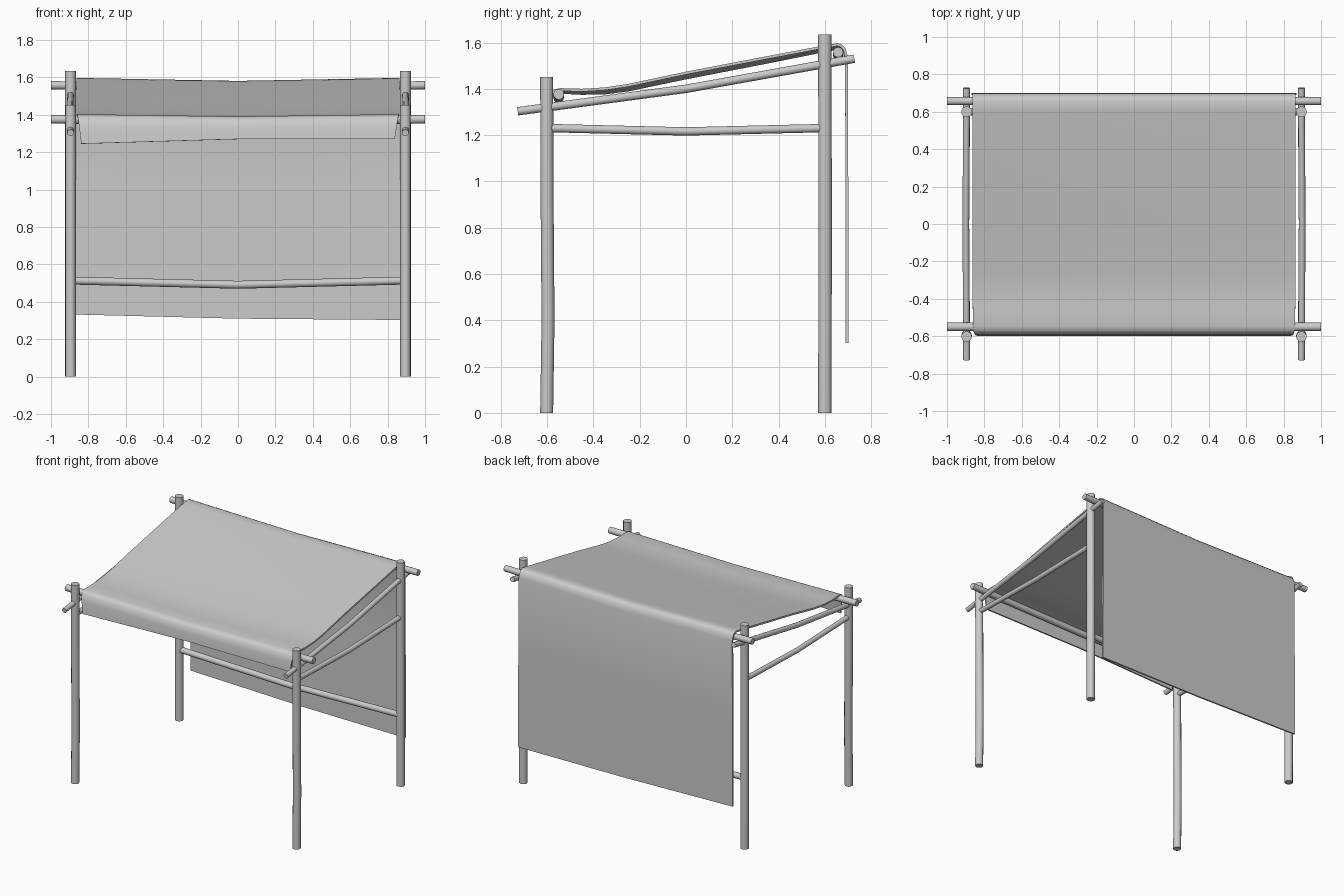
import bpy


def finish(ob, angle=0.7):
    # Apply modifiers / convert to mesh, then smooth rounded surfaces
    bpy.ops.object.select_all(action='DESELECT')
    ob.select_set(True)
    bpy.context.view_layer.objects.active = ob
    bpy.ops.object.convert(target='MESH')
    bpy.ops.object.shade_smooth_by_angle(angle=angle)


def pole(name, pts, r):
    # Slightly crooked round pole following a polyline
    cu = bpy.data.curves.new(name, 'CURVE')
    cu.dimensions = '3D'
    cu.bevel_depth = r
    cu.bevel_resolution = 4
    cu.use_fill_caps = True
    sp = cu.splines.new('POLY')
    sp.points.add(len(pts) - 1)
    for p, co in zip(sp.points, pts):
        p.co = (*co, 1)
    ob = bpy.data.objects.new(name, cu)
    bpy.context.collection.objects.link(ob)
    finish(ob)


# Posts and side rails, one set per side
for s, side in ((-1, "left"), (1, "right")):
    x = 0.895 * s
    pole(f"front_post_{side}", [(x, -0.602, 0), (x, -0.596, 0.4),
                                (x, -0.6, 0.9), (x, -0.602, 1.452)], 0.028)
    pole(f"rear_post_{side}", [(x, 0.6, 0), (x, 0.601, 0.8), (x, 0.6, 1.635)], 0.029)
    pole(f"roof_rail_{side}", [(x, -0.727, 1.303), (x + 0.004 * s, 0, 1.4),
                               (x, 0.727, 1.53)], 0.018)
    pole(f"side_rail_{side}", [(x, -0.58, 1.23), (x + 0.004 * s, 0, 1.216),
                               (x, 0.58, 1.23)], 0.018)

# Cross poles
pole("front_beam", [(-1, -0.55, 1.376), (0, -0.55, 1.362), (1, -0.55, 1.376)], 0.023)
pole("rear_beam", [(-1, 0.657, 1.558), (0, 0.657, 1.543), (1, 0.657, 1.558)], 0.022)
pole("rear_low_rail", [(-0.88, 0.6, 0.513), (0, 0.6, 0.491), (0.88, 0.6, 0.513)], 0.021)

# Cloth: profile points (y, z at left, z at centre, z at right, half width)
profile = [
    (-0.598, 1.245, 1.27, 1.27, 0.838),
    (-0.594, 1.335, 1.33, 1.34, 0.849),
    (-0.585, 1.380, 1.368, 1.38, 0.855),
    (-0.570, 1.396, 1.384, 1.396, 0.858),
    (-0.545, 1.403, 1.391, 1.403, 0.86),
    (-0.45, 1.400, 1.386, 1.400, 0.862),
    (-0.35, 1.406, 1.388, 1.406, 0.863),
    (-0.25, 1.421, 1.401, 1.421, 0.863),
    (0.0, 1.474, 1.453, 1.474, 0.863),
    (0.35, 1.541, 1.521, 1.541, 0.863),
    (0.6, 1.588, 1.571, 1.588, 0.863),
    (0.655, 1.597, 1.581, 1.597, 0.863),
    (0.675, 1.590, 1.575, 1.590, 0.863),
    (0.69, 1.573, 1.558, 1.573, 0.863),
    (0.699, 1.54, 1.525, 1.54, 0.863),
    (0.701, 1.0, 0.99, 1.0, 0.865),
    (0.701, 0.332, 0.31, 0.303, 0.868),
]
verts, faces = [], []
for y, zl, zc, zr, w in profile:
    verts += [(-w, y, zl), (0, y, zc), (w, y, zr)]
for i in range(len(profile) - 1):
    for j in range(2):
        a = i * 3 + j
        faces.append((a, a + 1, a + 4, a + 3))
me = bpy.data.meshes.new("canopy_cloth")
me.from_pydata(verts, [], faces)
cloth = bpy.data.objects.new("canopy_cloth", me)
bpy.context.collection.objects.link(cloth)
sol = cloth.modifiers.new("thickness", 'SOLIDIFY')
sol.thickness = 0.012
sol.offset = -1
finish(cloth)
